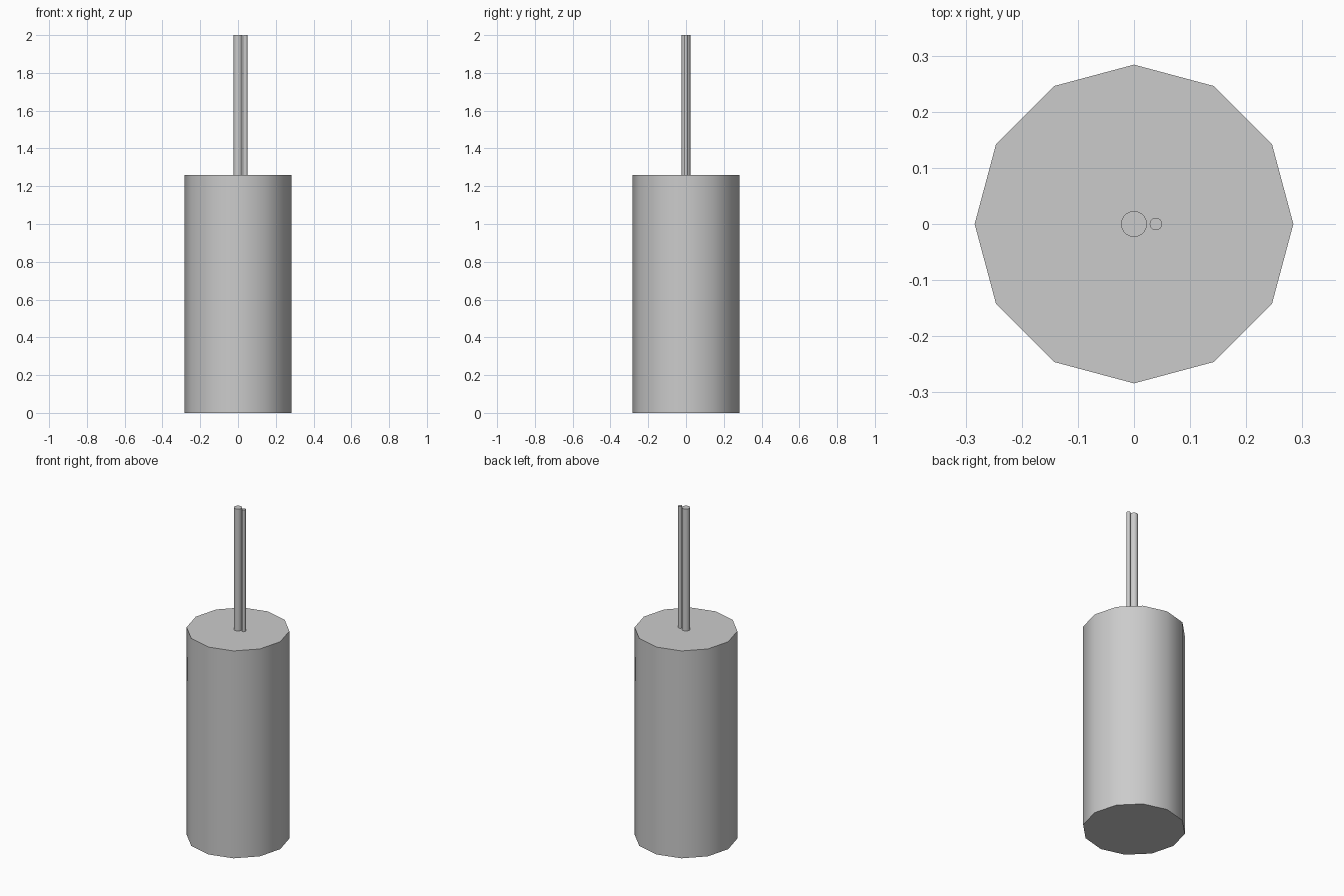
import bpy
import math

# Remove the default object
cube = bpy.data.objects.get("Cube")
if cube:
    bpy.data.objects.remove(cube, do_unlink=True)

# Single plain grey material
grey = bpy.data.materials.new("light_grey")
grey.use_nodes = True
colour = (0.6, 0.6, 0.6, 1.0)
grey.diffuse_color = colour
grey.node_tree.nodes["Principled BSDF"].inputs["Base Color"].default_value = colour


def cylinder(name, radius, bottom, top, sides, x=0.0):
    """Upright capped cylinder with smooth sides and crisp rims."""
    bpy.ops.mesh.primitive_cylinder_add(
        vertices=sides, radius=radius, depth=top - bottom,
        location=(x, 0, (bottom + top) / 2))
    part = bpy.context.object
    part.name = name
    part.data.materials.append(grey)
    bpy.ops.object.shade_smooth_by_angle(angle=math.radians(40))
    return part


BODY_TOP = 1.26

# Twelve-sided body
cylinder("body", 0.284, 0, BODY_TOP, 12)

# Main rod and the thinner rod beside it
cylinder("main_rod", 0.023, BODY_TOP, 2, 32)
cylinder("thin_rod", 0.011, BODY_TOP, 2, 32, x=0.039)
